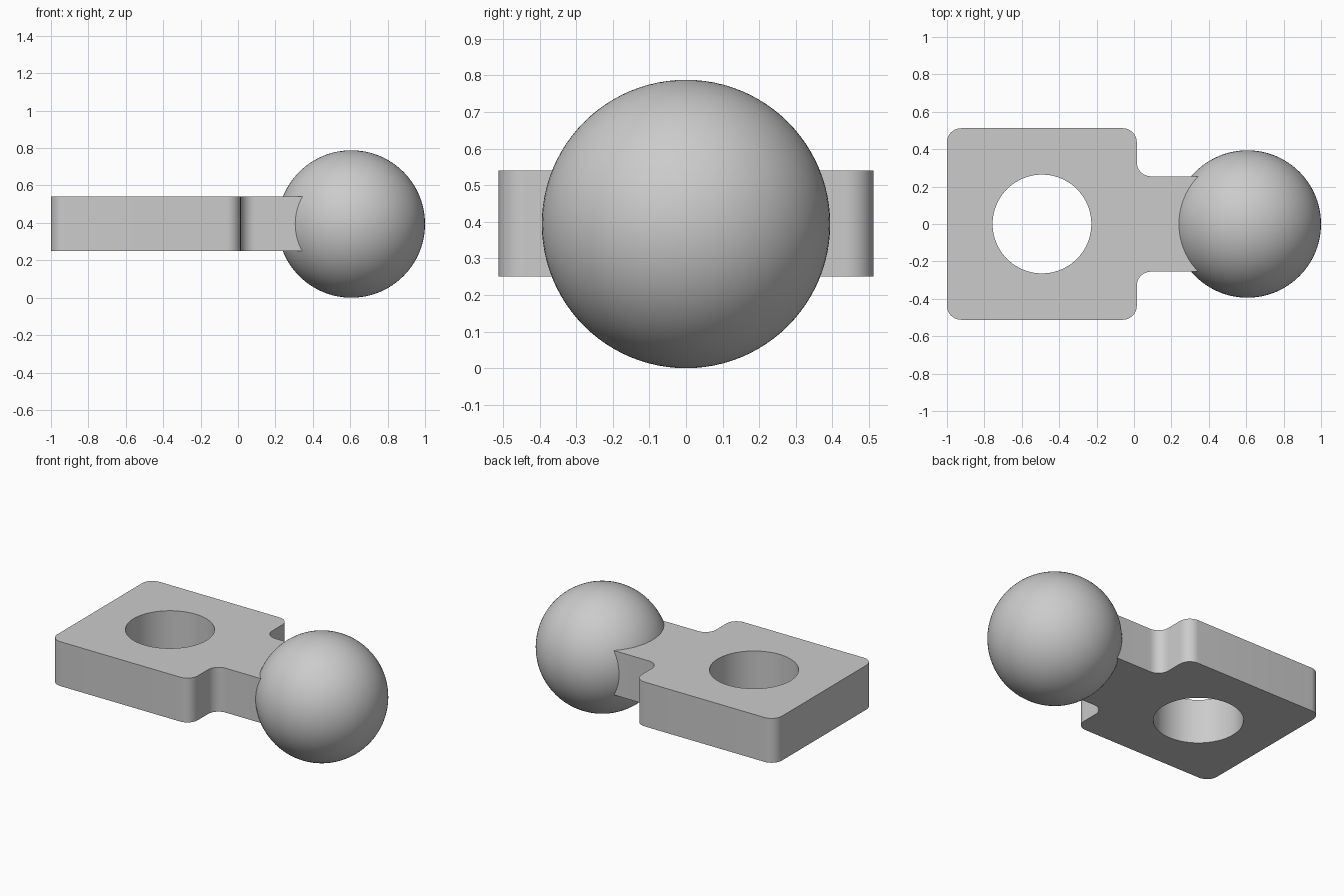
import bpy
import bmesh
from math import cos, sin, pi, radians

cube = bpy.data.objects.get("Cube")
if cube:
    bpy.data.objects.remove(cube, do_unlink=True)

grey = bpy.data.materials.new("plain grey")
grey.use_nodes = True
colour = (0.6, 0.6, 0.6, 1)
grey.diffuse_color = colour
grey.node_tree.nodes["Principled BSDF"].inputs["Base Color"].default_value = colour

Z_LOW, Z_HIGH = 0.25, 0.54
RADIUS = 0.075


def arc(cx, cy, r, start, end, steps=12):
    """Points along an arc, angles in degrees."""
    angles = [radians(start + (end - start) * i / steps) for i in range(steps + 1)]
    return [(cx + r * cos(a), cy + r * sin(a)) for a in angles]


def finish(obj):
    obj.data.materials.clear()
    obj.data.materials.append(grey)
    bpy.ops.object.select_all(action='DESELECT')
    obj.select_set(True)
    bpy.context.view_layer.objects.active = obj
    bpy.ops.object.shade_smooth_by_angle(angle=radians(30))


# Plate outline: upper half from neck end to far edge, mirrored in y
left, right, half, neck = -1.0, 0.015, 0.512, 0.255
upper = [(0.45, neck)]
upper += arc(right + RADIUS, neck + RADIUS, RADIUS, 270, 180)
upper += arc(right - RADIUS, half - RADIUS, RADIUS, 0, 90)
upper += arc(left + RADIUS, half - RADIUS, RADIUS, 90, 180)
outline = upper + [(x, -y) for x, y in reversed(upper)]
hole = arc(-0.492, 0, 0.264, 0, 360, 80)[:-1]

# Flat plate with a round hole and a narrow neck
curve = bpy.data.curves.new("plate", 'CURVE')
curve.dimensions = '2D'
curve.fill_mode = 'BOTH'
curve.extrude = (Z_HIGH - Z_LOW) / 2
for loop in (outline, hole):
    spline = curve.splines.new('POLY')
    spline.points.add(len(loop) - 1)
    for point, (x, y) in zip(spline.points, loop):
        point.co = (x, y, 0, 1)
    spline.use_cyclic_u = True
plate = bpy.data.objects.new("plate_with_neck", curve)
plate.location.z = (Z_LOW + Z_HIGH) / 2
bpy.context.collection.objects.link(plate)
bpy.ops.object.select_all(action='DESELECT')
plate.select_set(True)
bpy.context.view_layer.objects.active = plate
bpy.ops.object.convert(target='MESH')
plate = bpy.context.view_layer.objects.active
bm = bmesh.new()
bm.from_mesh(plate.data)
bmesh.ops.remove_doubles(bm, verts=bm.verts, dist=0.0001)
bmesh.ops.recalc_face_normals(bm, faces=bm.faces)
bm.to_mesh(plate.data)
bm.free()
finish(plate)

# Ball on the end of the neck
bpy.ops.mesh.primitive_uv_sphere_add(segments=96, ring_count=48, radius=0.394,
                                     location=(0.606, 0, 0.394))
ball = bpy.context.object
ball.name = "ball"
finish(ball)
